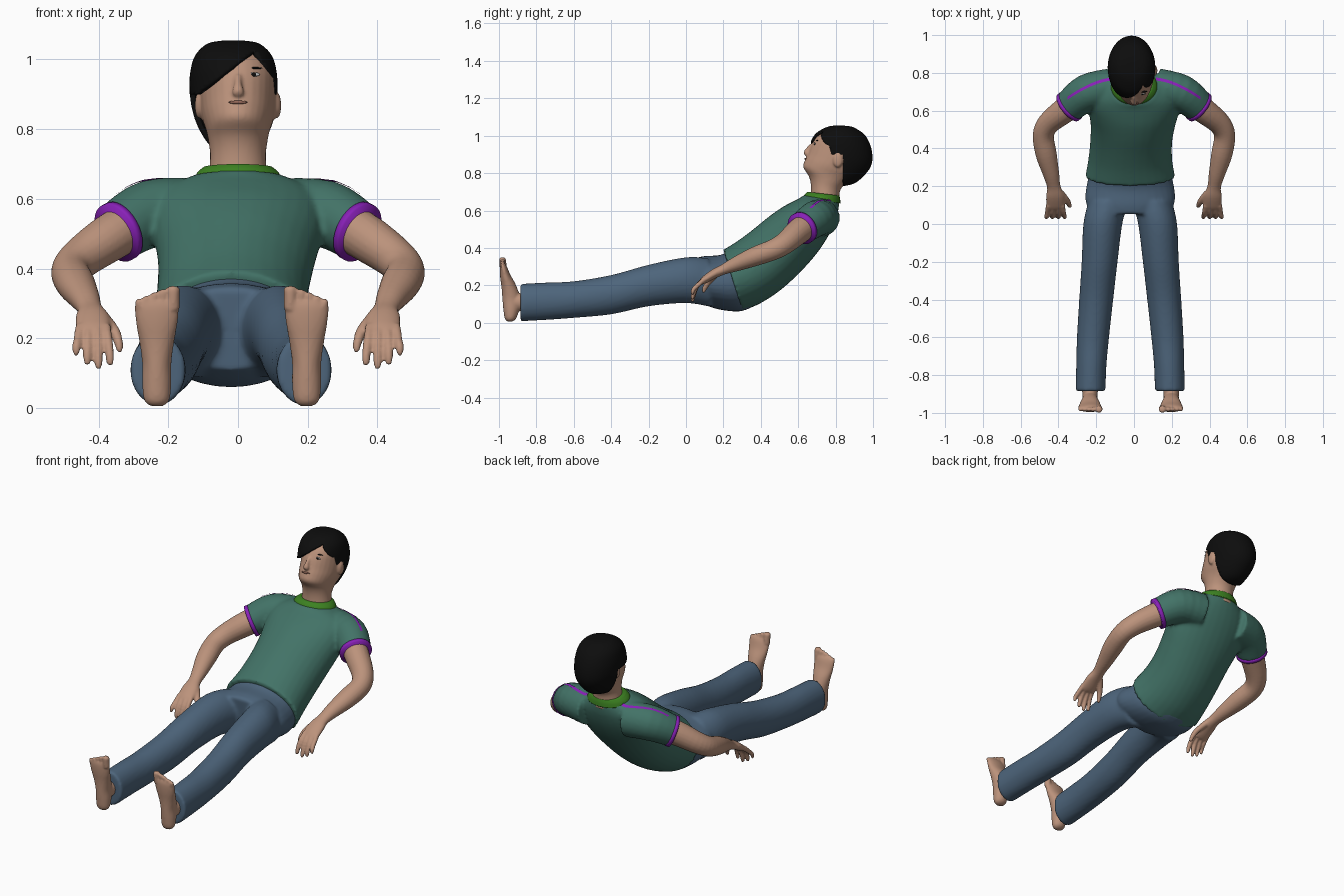
import bpy, bmesh, math
from mathutils import Vector, Matrix
from mathutils.bvhtree import BVHTree

if "Cube" in bpy.data.objects:
    bpy.data.objects.remove(bpy.data.objects["Cube"])


def material(name, rgb):
    m = bpy.data.materials.new(name)
    m.diffuse_color = (*rgb, 1)
    m.use_nodes = True
    m.node_tree.nodes["Principled BSDF"].inputs["Base Color"].default_value = m.diffuse_color
    return m


SKIN = material("skin", (0.50, 0.29, 0.20))
SHIRT = material("shirt_green", (0.055, 0.17, 0.135))
JEANS = material("denim_blue", (0.075, 0.13, 0.20))
HAIR = material("hair_black", (0.004, 0.004, 0.004))
COLLAR = material("collar_green", (0.045, 0.22, 0.015))
TRIM = material("trim_purple", (0.25, 0.015, 0.48))
LIP = material("lip_brown", (0.30, 0.14, 0.10))
WHITE = material("eye_white", (0.55, 0.55, 0.55))


def spline(rows, steps):
    """Catmull-Rom through rows of numbers."""
    out = []
    for i in range(len(rows) - 1):
        a, b, c, d = (rows[max(i - 1, 0)], rows[i], rows[i + 1], rows[min(i + 2, len(rows) - 1)])
        for s in range(steps):
            t = s / steps
            out.append([0.5 * (2 * q + (r - p) * t + (2 * p - 5 * q + 4 * r - w) * t * t
                               + (3 * q - p - 3 * r + w) * t ** 3) for p, q, r, w in zip(a, b, c, d)])
    return out + [list(rows[-1])]


def loft(bm, rings, seg=32, cap_start=True, cap_end=True):
    """Skin elliptical rings given as (centre, u, v)."""
    loops = []
    for c, u, v in rings:
        loops.append([bm.verts.new(c + u * math.cos(2 * math.pi * k / seg) + v * math.sin(2 * math.pi * k / seg))
                      for k in range(seg)])
    for a, b in zip(loops, loops[1:]):
        for k in range(seg):
            n = (k + 1) % seg
            bm.faces.new((a[k], a[n], b[n], b[k]))
    if cap_start:
        bm.faces.new(loops[0][::-1])
    if cap_end:
        bm.faces.new(loops[-1])


def body(bm, rows, steps=5, **kw):
    """Rows: front y, front z, back y, back z, half width, centre x."""
    rings = []
    for yf, zf, yb, zb, w, cx in spline(rows, steps):
        f, b = Vector((cx, yf, zf)), Vector((cx, yb, zb))
        rings.append(((f + b) / 2, Vector((w, 0, 0)), (f - b) / 2))
    loft(bm, rings, **kw)


def tube(bm, rows, steps=4, seg=20):
    """Rows: x, y, z, radius across, radius deep."""
    pts = spline(rows, steps)
    rings = []
    for i, p in enumerate(pts):
        a, b = pts[max(i - 1, 0)], pts[min(i + 1, len(pts) - 1)]
        t = (Vector(b[:3]) - Vector(a[:3])).normalized()
        v = t.cross(Vector((1, 0, 0))).normalized()
        u = v.cross(t).normalized()
        rings.append((Vector(p[:3]), u * p[3], v * p[4]))
    loft(bm, rings, seg)


def flip(rows, s):
    return [(r[0] * s, *r[1:]) for r in rows]


def ball(bm, loc, scale):
    m = Matrix.Translation(loc) @ Matrix.Diagonal((*scale, 1))
    bmesh.ops.create_uvsphere(bm, u_segments=20, v_segments=12, radius=1, matrix=m)


def make(name, bm, mat, voxel=None):
    bmesh.ops.recalc_face_normals(bm, faces=bm.faces)
    for f in bm.faces:
        f.smooth = True
    me = bpy.data.meshes.new(name)
    bm.to_mesh(me)
    bm.free()
    me.materials.append(mat)
    ob = bpy.data.objects.new(name, me)
    bpy.context.collection.objects.link(ob)
    if voxel:
        r = ob.modifiers.new("blend", 'REMESH')
        r.mode, r.voxel_size, r.use_smooth_shade = 'VOXEL', voxel, True
        s = ob.modifiers.new("soften", 'SMOOTH')
        s.factor, s.iterations = 0.5, 4
    return ob


def surface(ob):
    bpy.context.view_layer.update()
    return BVHTree.FromObject(ob, bpy.context.evaluated_depsgraph_get())


# Shirt: torso and short sleeves blended together
C = -0.02
bm = bmesh.new()
body(bm, [(.20, .39, .30, .062, .238, C), (.28, .44, .40, .105, .222, C), (.36, .50, .51, .178, .217, -.015),
          (.44, .565, .62, .28, .225, -.005), (.51, .615, .71, .385, .242, 0), (.565, .645, .775, .49, .245, 0),
          (.605, .665, .81, .58, .21, 0), (.63, .682, .82, .65, .125, 0)])
for s in (1, -1):
    tube(bm, flip([(.12, .725, .56, .10, .10), (.25, .695, .557, .098, .098), (.345, .62, .505, .086, .086)], s))
shirt = make("shirt", bm, SHIRT, 0.01)

# Collar band
bm = bmesh.new()
body(bm, [(.625, .668, .826, .638, .128, 0), (.636, .688, .824, .662, .117, 0), (.65, .70, .82, .68, .10, 0)])
make("collar", bm, COLLAR)

# Sleeve cuffs and shoulder stripes
shirt_surface = surface(shirt)
for s, side in ((1, "left"), (-1, "right")):
    bm = bmesh.new()
    tube(bm, flip([(.335, .628, .510, .089, .089), (.350, .616, .502, .089, .089)], s), 2, 32)
    make(side + "_sleeve_cuff", bm, TRIM)
    bm = bmesh.new()
    prev = None
    for k in range(25):
        t = k / 24
        pair = []
        for d in (-.008, .008):
            hit = shirt_surface.ray_cast(Vector((s * (.115 + .235 * t), .767 - .10 * t ** 1.6 + d, 2)), Vector((0, 0, -1)))[0]
            if hit:
                pair.append(bm.verts.new(hit + Vector((s * .001, 0, .004))))
        if len(pair) == 2:
            if prev:
                bm.faces.new((prev[0], prev[1], pair[1], pair[0]))
            prev = pair
    make(side + "_shoulder_stripe", bm, TRIM)

# Trousers: hips and both legs
bm = bmesh.new()
body(bm, [(.25, .39, .36, .085, .20, C), (.18, .362, .28, .06, .225, C), (.10, .357, .16, .075, .238, C),
          (.05, .345, .07, .11, .21, C)])
for s in (1, -1):
    body(bm, [(yf, zf, yb, zb, w, C + s * d) for yf, zf, yb, zb, w, d in (
        (.12, .345, .13, .085, .105, .115), (0, .35, 0, .105, .103, .145), (-.2, .31, -.2, .088, .095, .162),
        (-.4, .255, -.4, .045, .09, .18), (-.6, .222, -.6, .026, .085, .197), (-.75, .215, -.75, .015, .08, .206),
        (-.885, .208, -.885, .008, .079, .21))])
make("trousers", bm, JEANS, 0.01)

# Feet with toes
for s, side in ((1, "left"), (-1, "right")):
    bm = bmesh.new()
    cx = -.018 + s * .215
    tube(bm, [(cx, -.80, .11, .045, .05), (cx, -.93, .11, .04, .045)])
    tube(bm, [(cx, -.94, .006, .018, .012), (cx, -.94, .022, .036, .03), (cx, -.935, .07, .042, .042),
              (cx, -.935, .13, .042, .047), (cx, -.947, .19, .05, .040), (cx, -.965, .245, .06, .029),
              (cx, -.975, .29, .064, .021), (cx, -.978, .31, .058, .014)])
    for k in range(5):
        r = .019 if k == 0 else .0135 - .0008 * k
        x = cx - s * (.047 - (.031 + .0225 * (k - 1) if k else 0))
        top = .35 - .009 * k
        tube(bm, [(x, -.976, .285, r, r), (x, -.98, top - .022, r, r), (x, -.982, top - .006, r, r * .9),
                  (x, -.982, top, r * .5, r * .5)], 3, 12)
    make(side + "_foot", bm, SKIN, 0.006)

# Arms with hands
for s, side in ((1, "left"), (-1, "right")):
    bm = bmesh.new()
    tube(bm, flip([(.28, .67, .54, .07, .07), (.37, .60, .487, .068, .068), (.45, .535, .43, .06, .06),
                   (.48, .47, .392, .056, .056), (.465, .37, .355, .056, .052), (.44, .27, .315, .044, .040),
                   (.425, .20, .285, .036, .028), (.418, .15, .262, .048, .025), (.415, .10, .23, .05, .02),
                   (.413, .08, .215, .045, .014)], s))
    for k, (x0, x1, tip) in enumerate(((.454, .464, .15), (.429, .433, .125), (.403, .400, .112), (.378, .367, .122))):
        tube(bm, flip([(x0, .10, .235, .013, .013), ((x0 + x1) / 2, .06, .198, .013, .013),
                       (x1, .038, tip + .025, .012, .012), (x1, .034, tip, .008, .008)], s), 3, 12)
    tube(bm, flip([(.388, .165, .262, .018, .018), (.355, .125, .222, .016, .016),
                   (.342, .10, .185, .013, .013), (.339, .092, .16, .008, .008)], s), 3, 12)
    make(side + "_arm", bm, SKIN, 0.006)

# Head with neck, nose and ears
bm = bmesh.new()
body(bm, [(.665, .65, .82, .62, .088, 0), (.668, .73, .822, .70, .080, 0), (.657, .782, .85, .74, .084, 0),
          (.627, .832, .89, .762, .091, 0), (.636, .87, .93, .79, .102, 0), (.652, .905, .965, .825, .108, 0),
          (.668, .945, .975, .87, .11, 0), (.685, .975, .97, .93, .11, 0), (.71, 1.005, .945, .98, .098, 0),
          (.76, 1.03, .89, 1.025, .065, 0)])
tube(bm, [(0, .676, .955, .009, .010), (0, .655, .928, .011, .014), (0, .643, .907, .018, .015),
          (0, .648, .896, .012, .008)], 3, 12)
for s in (1, -1):
    ball(bm, (s * .112, .812, .868), (.012, .026, .038))
head = make("head", bm, SKIN, 0.006)

# Eyes, brows and lips resting on the face
face = surface(head)


def feature(name, x, z, scale, mat, lift=0):
    hit = face.ray_cast(Vector((x, -2, z)), Vector((0, 1, 0)))[0]
    bm = bmesh.new()
    ball(bm, hit - Vector((0, lift, 0)), scale)
    make(name, bm, mat)


feature("lips", 0, .877, (.027, .006, .005), LIP)
for s, side in ((1, "left"), (-1, "right")):
    feature(side + "_eye", s * .045, .957, (.018, .004, .006), WHITE)
    feature(side + "_pupil", s * .045, .957, (.007, .003, .006), HAIR, .003)
    feature(side + "_brow", s * .047, .975, (.024, .005, .003), HAIR)

# Hair: shell around the skull, trimmed by hairline planes with a slanted fringe
bm = bmesh.new()
body(bm, [(.65, .785, .83, .728, .09, -.005), (.62, .835, .90, .745, .10, -.008), (.63, .87, .95, .785, .114, -.01),
          (.645, .905, .985, .83, .122, -.012), (.658, .945, .997, .88, .126, -.013), (.672, .98, .987, .945, .124, -.013),
          (.70, 1.017, .955, 1.005, .11, -.013), (.755, 1.047, .90, 1.043, .075, -.013),
          (.80, 1.055, .86, 1.053, .03, -.013)], seg=48, cap_start=False)
planes = {"temple": ((0, .77, .93), (0, .19, .05)), "fringe": ((0, 0, .99), (-.75, 0, 1)),
          "parting": ((0, 0, 1.095), (1.45, 0, 1)), "nape": ((0, .84, 0), (0, 1, 0)), "ear": ((0, 0, .90), (0, 0, 1))}
for co, no in planes.values():
    bmesh.ops.bisect_plane(bm, geom=bm.verts[:] + bm.edges[:] + bm.faces[:], plane_co=co, plane_no=no)


def below(p, *names):
    return all((p - Vector(planes[n][0])).dot(Vector(planes[n][1])) < 0 for n in names)


cut = [f for f in bm.faces if below(f.calc_center_median(), "temple", "fringe", "parting")
       or below(f.calc_center_median(), "nape", "ear")]
bmesh.ops.delete(bm, geom=cut, context='FACES')
hair = make("hair", bm, HAIR)
sol = hair.modifiers.new("thickness", 'SOLIDIFY')
sol.thickness, sol.offset = 0.015, -1
